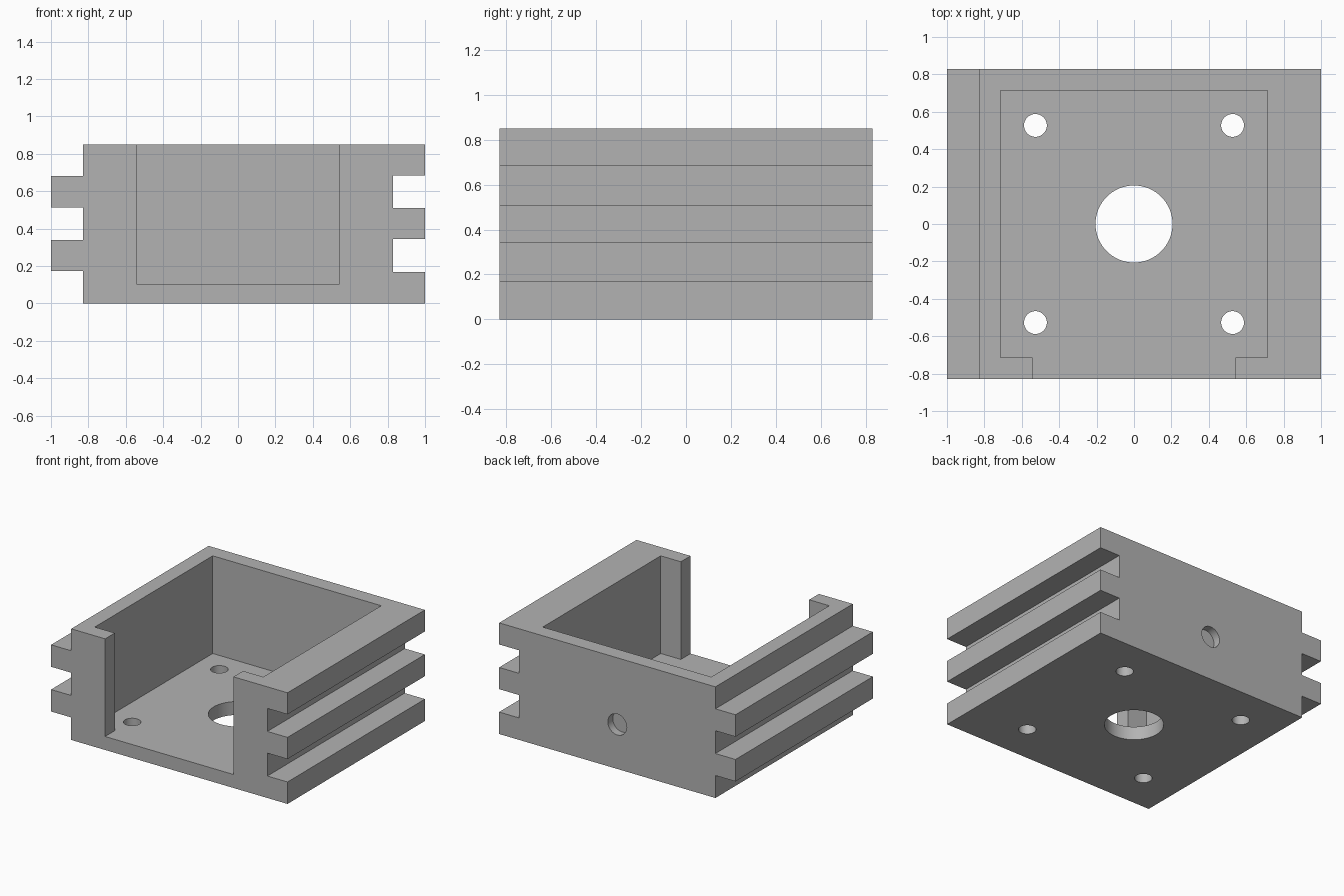
import bpy, bmesh
from math import radians
from mathutils import Matrix, Vector

cube = bpy.data.objects.get("Cube")
if cube:
    bpy.data.objects.remove(cube, do_unlink=True)

GREY = (0.45, 0.45, 0.45, 1)
grey = bpy.data.materials.new("plain_grey")
grey.use_nodes = True
grey.diffuse_color = GREY
grey.node_tree.nodes["Principled BSDF"].inputs["Base Color"].default_value = GREY


def finish(name, bm):
    bmesh.ops.recalc_face_normals(bm, faces=bm.faces)
    mesh = bpy.data.meshes.new(name)
    bm.to_mesh(mesh)
    bm.free()
    mesh.materials.append(grey)
    obj = bpy.data.objects.new(name, mesh)
    bpy.context.collection.objects.link(obj)
    return obj


def prism(name, points, sweep):
    """Extrude a closed outline along a vector."""
    bm = bmesh.new()
    face = bm.faces.new([bm.verts.new(p) for p in points])
    ext = bmesh.ops.extrude_face_region(bm, geom=[face])
    moved = [v for v in ext["geom"] if isinstance(v, bmesh.types.BMVert)]
    bmesh.ops.translate(bm, verts=moved, vec=Vector(sweep))
    return finish(name, bm)


def drill(name, centre, radius, depth, tilt=0):
    """Cylindrical cutter, vertical unless tilted about x."""
    bm = bmesh.new()
    matrix = Matrix.Translation(centre) @ Matrix.Rotation(tilt, 4, "X")
    bmesh.ops.create_cone(bm, cap_ends=True, segments=64, radius1=radius,
                          radius2=radius, depth=depth, matrix=matrix)
    return finish(name, bm)


def cut(target, cutter):
    cutter.hide_render = True
    mod = target.modifiers.new("cut", "BOOLEAN")
    mod.operation = "DIFFERENCE"
    mod.solver = "EXACT"
    mod.object = cutter
    bpy.context.view_layer.objects.active = target
    bpy.ops.object.modifier_apply(modifier=mod.name)
    bpy.data.objects.remove(cutter, do_unlink=True)


HALF, TOP, FLOOR = 0.83, 0.85, 0.103

# Outer block: tongues on the right flank, matching grooves on the left flank
outline = [(-HALF, 0), (1, 0)]
for low, high in ((0.168, 0.343), (0.509, 0.685)):
    outline += [(1, low), (HALF, low), (HALF, high), (1, high)]
outline += [(1, TOP), (-HALF, TOP)]
for low, high in ((0.514, 0.682), (0.172, 0.34)):
    outline += [(-HALF, high), (-1, high), (-1, low), (-HALF, low)]
housing = prism("housing", [(x, -HALF, z) for x, z in outline], (0, 2 * HALF, 0))

# Open-topped cavity with a narrower doorway through the front wall
IN, DOOR = 0.713, 0.543
half_plan = [(DOOR, -1), (DOOR, -IN), (IN, -IN), (IN, IN)]
plan = half_plan + [(-x, y) for x, y in reversed(half_plan)]
cut(housing, prism("cavity", [(x, y, FLOOR) for x, y in plan], (0, 0, 1)))

# Shaft hole and four screw holes through the floor
cut(housing, drill("shaft_hole", (0, 0, 0), 0.206, 0.4))
for x in (-1, 1):
    for y in (-1, 1):
        cut(housing, drill("screw_hole", (x * 0.527, y * 0.527, 0), 0.061, 0.4))

# Shallow blind hole in the back wall
cut(housing, drill("back_recess", (0, HALF, 0.34), 0.08, 0.12, radians(90)))

# Smooth hole walls, crisp edges elsewhere
bpy.ops.object.select_all(action="DESELECT")
housing.select_set(True)
bpy.context.view_layer.objects.active = housing
bpy.ops.object.shade_smooth_by_angle(angle=radians(30))
